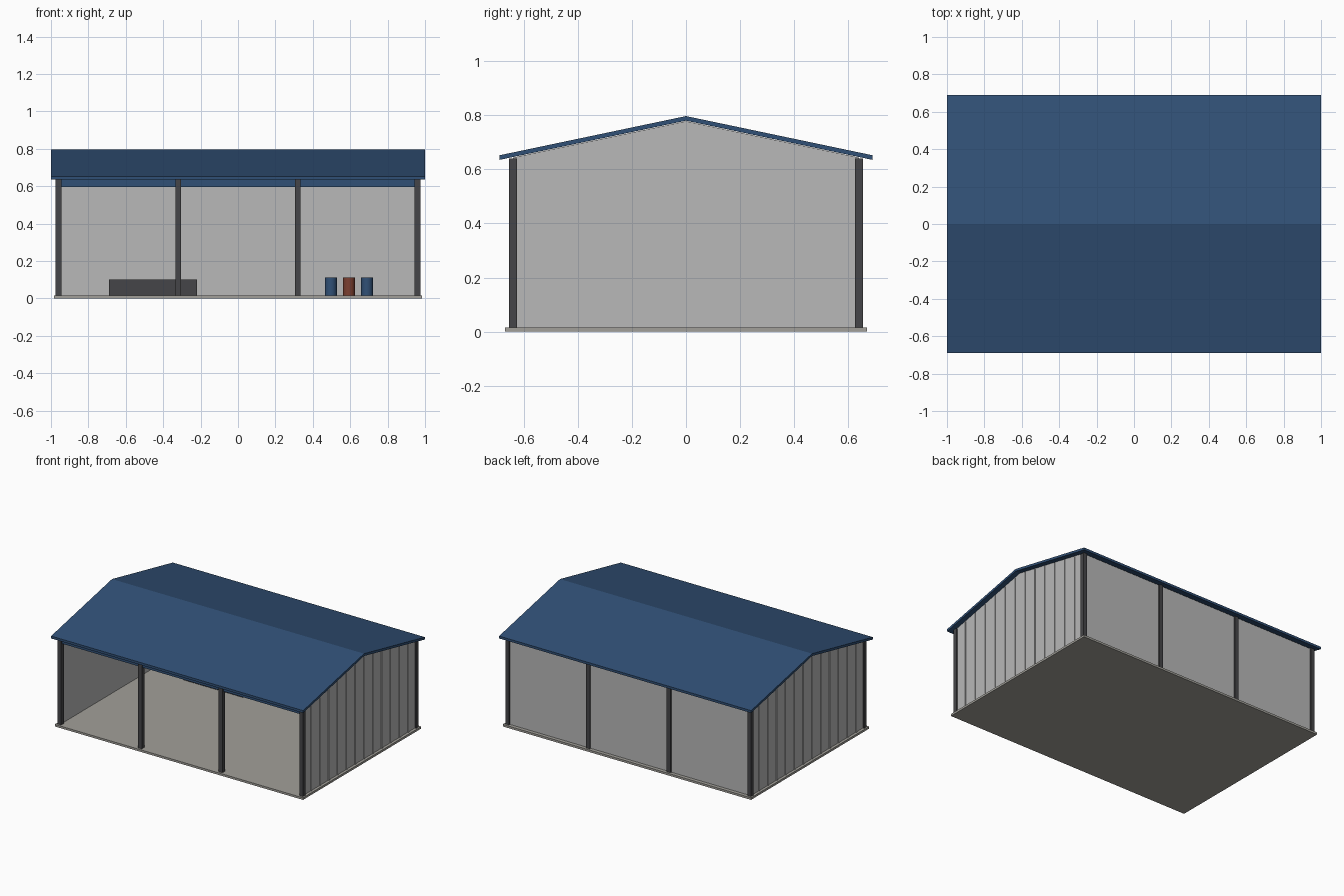
import bpy, bmesh

if "Cube" in bpy.data.objects:
    bpy.data.objects.remove(bpy.data.objects["Cube"])


def material(name, rgb):
    m = bpy.data.materials.new(name)
    m.diffuse_color = (*rgb, 1)
    m.use_nodes = True
    m.node_tree.nodes["Principled BSDF"].inputs["Base Color"].default_value = m.diffuse_color
    return m


BLUE = material("blue_metal", (0.03, 0.08, 0.18))
DARK = material("dark_steel", (0.06, 0.06, 0.065))
CONCRETE = material("concrete", (0.36, 0.35, 0.32))
WALL = material("wall_sheet", (0.48, 0.48, 0.48))
RUST = material("rust_red", (0.2, 0.05, 0.03))


def box(name, x, y, z, mat):
    """Box from (min, max) ranges."""
    r = (x, y, z)
    bpy.ops.mesh.primitive_cube_add(size=1, location=[(a + b) / 2 for a, b in r])
    o = bpy.context.object
    o.name = name
    o.scale = [b - a for a, b in r]
    bpy.ops.object.transform_apply(location=False, rotation=False, scale=True)
    o.data.materials.append(mat)
    return o


def extrude_x(name, profile, x0, x1, mat):
    """Extrude a (y, z) outline along x."""
    bm = bmesh.new()
    face = bm.faces.new([bm.verts.new((x0, y, z)) for y, z in profile])
    ext = bmesh.ops.extrude_face_region(bm, geom=[face])
    verts = [v for v in ext["geom"] if isinstance(v, bmesh.types.BMVert)]
    bmesh.ops.translate(bm, verts=verts, vec=(x1 - x0, 0, 0))
    bmesh.ops.recalc_face_normals(bm, faces=bm.faces)
    me = bpy.data.meshes.new(name)
    bm.to_mesh(me)
    bm.free()
    me.materials.append(mat)
    o = bpy.data.objects.new(name, me)
    bpy.context.collection.objects.link(o)
    return o


def under_roof(y):
    return 0.778 - 0.21 * abs(y)


FLOOR = 0.015

# Floor slab and gabled roof
box("floor_slab", (-0.985, 0.985), (-0.67, 0.67), (0, FLOOR), CONCRETE)
extrude_x("roof", [(-0.69, 0.635), (-0.69, 0.652), (0, 0.797), (0.69, 0.652),
                   (0.69, 0.635), (0, 0.78)], -1, 1, BLUE)

# Steel posts, front and back rows
for row, y in (("front", -0.64), ("back", 0.64)):
    for i, x in enumerate((-0.96, -0.32, 0.32, 0.96)):
        box(f"{row}_post_{i + 1}", (x - 0.015, x + 0.015),
            (y - 0.015, y + 0.015), (FLOOR, 0.64), DARK)

# Back wall and front header beam
box("back_wall", (-0.96, 0.96), (0.634, 0.644), (FLOOR, 0.64), WALL)
box("front_header", (-0.96, 0.96), (-0.645, -0.63), (0.595, 0.64), BLUE)

# Gable walls with thin vertical ribs on the outside
for side, s in (("left", -1), ("right", 1)):
    e = 0.64
    extrude_x(f"{side}_gable_wall",
              [(-e, FLOOR), (e, FLOOR), (e, under_roof(e)), (0, under_roof(0)),
               (-e, under_roof(e))], s * 0.955, s * 0.965, WALL)
    for i in range(12):
        y = -0.55 + 0.1 * i
        box(f"{side}_wall_rib_{i + 1}", sorted((s * 0.964, s * 0.97)),
            (y - 0.006, y + 0.006), (FLOOR, under_roof(y) - 0.005), WALL)

# Stored workbench block and drums near the back wall
box("storage_crate", (-0.69, -0.22), (0.37, 0.55), (FLOOR, 0.1), DARK)
for i, (x, mat) in enumerate(((0.497, BLUE), (0.593, RUST), (0.69, BLUE))):
    bpy.ops.mesh.primitive_cylinder_add(vertices=20, radius=0.032, depth=0.097,
                                        location=(x, 0.5, FLOOR + 0.0485))
    drum = bpy.context.object
    drum.name = f"drum_{i + 1}"
    drum.data.materials.append(mat)
    bpy.ops.object.shade_smooth_by_angle()
